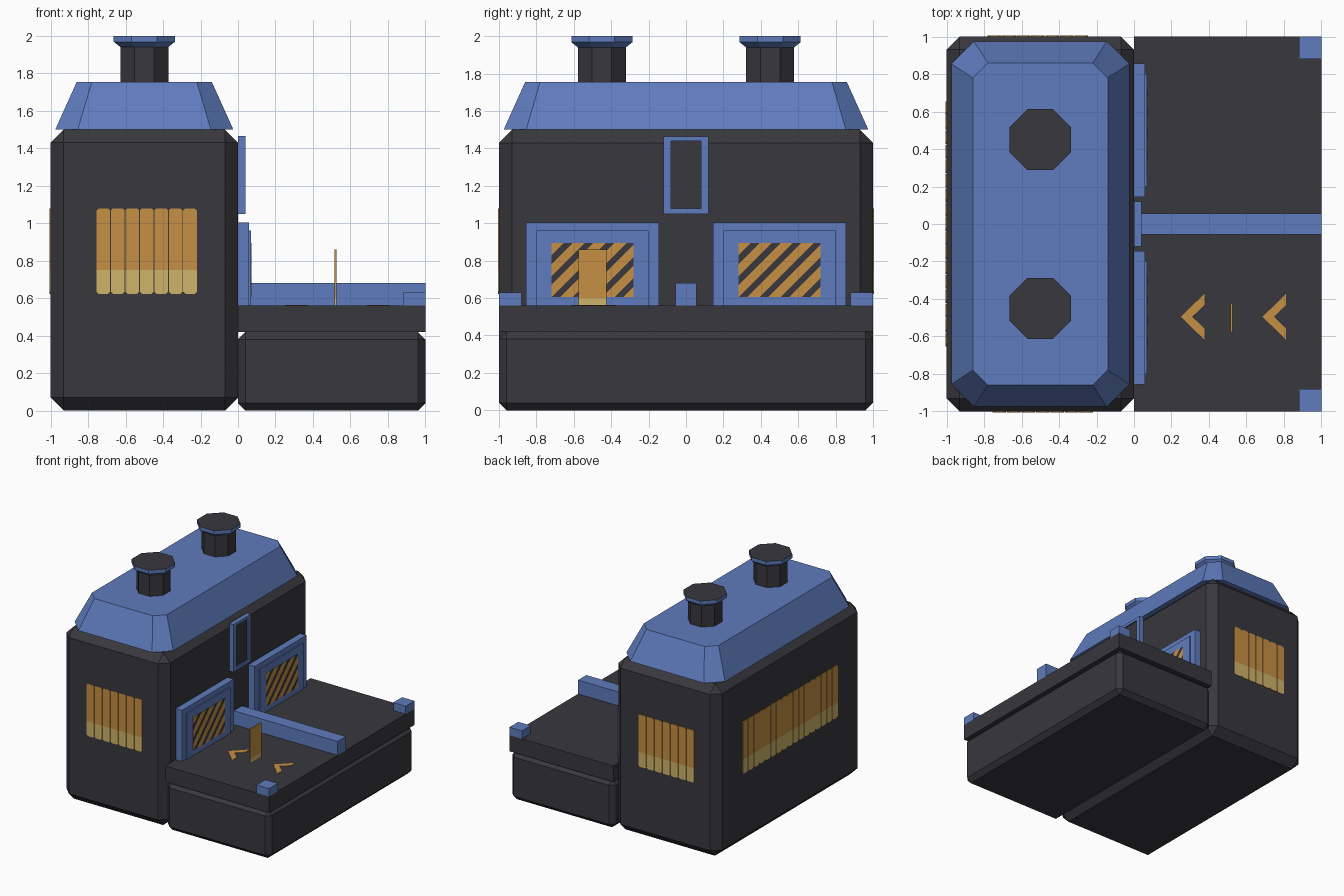
import bpy, bmesh, math
from mathutils import Vector

if "Cube" in bpy.data.objects:
    bpy.data.objects.remove(bpy.data.objects["Cube"])


def material(name, rgb):
    m = bpy.data.materials.new(name)
    lin = [((c / 255 + 0.055) / 1.055) ** 2.4 for c in rgb]
    m.diffuse_color = (*lin, 1)
    m.use_nodes = True
    m.node_tree.nodes["Principled BSDF"].inputs["Base Color"].default_value = m.diffuse_color
    return m


DARK = material("charcoal", (56, 55, 61))
BLUE = material("blue", (95, 124, 190))
ORANGE = material("amber", (198, 144, 68))
YELLOW = material("pale yellow", (208, 180, 106))


def finish(bm, name, mats, rule=None):
    bmesh.ops.recalc_face_normals(bm, faces=bm.faces)
    if rule:
        for f in bm.faces:
            f.material_index = rule(f)
    me = bpy.data.meshes.new(name)
    bm.to_mesh(me)
    bm.free()
    for m in mats:
        me.materials.append(m)
    ob = bpy.data.objects.new(name, me)
    bpy.context.collection.objects.link(ob)
    return ob


def loft(bm, rings):
    """Join closed rings of points and cap both ends."""
    rows = [[bm.verts.new(p) for p in r] for r in rings]
    n = len(rows[0])
    for a, b in zip(rows, rows[1:]):
        for i in range(n):
            j = (i + 1) % n
            bm.faces.new((a[i], a[j], b[j], b[i]))
    bm.faces.new(rows[0][::-1])
    bm.faces.new(rows[-1])


def add_box(bm, x, y, z):
    loft(bm, [[(x[0], y[0], k), (x[1], y[0], k), (x[1], y[1], k), (x[0], y[1], k)] for k in z])


def box(name, x, y, z, mat, chamfer=0):
    bm = bmesh.new()
    add_box(bm, x, y, z)
    if chamfer:
        bmesh.ops.bevel(bm, geom=bm.edges[:], offset=chamfer, segments=1,
                        profile=0.5, affect='EDGES')
    return finish(bm, name, [mat])


def bisect(bm, co, no):
    bmesh.ops.bisect_plane(bm, geom=bm.verts[:] + bm.edges[:] + bm.faces[:],
                           plane_co=co, plane_no=no)


# main building, low base and deck
box("building", (-1, 0), (-1, 1), (0, 1.5), DARK, 0.07)
box("base", (0, 1), (-1, 1), (0, 0.42), DARK, 0.04)
box("deck", (0, 1), (-1, 1), (0.42, 0.56), DARK)


# roof: tapered slab with cut corners
def cut_rect(hx, hy, c, z):
    q = [(hx, hy - c), (hx - c, hy), (c - hx, hy), (-hx, hy - c),
         (-hx, c - hy), (c - hx, -hy), (hx - c, -hy), (hx, c - hy)]
    return [(x - 0.5, y, z) for x, y in q]


bm = bmesh.new()
loft(bm, [cut_rect(0.475, 0.975, 0.12, 1.5), cut_rect(0.36, 0.86, 0.08, 1.755)])
finish(bm, "roof", [BLUE])


# chimneys: octagonal stack with a flared cap
def octagon(cy, apothem, z):
    r = apothem / math.cos(math.pi / 8)
    return [(-0.5 + r * math.cos(a), cy + r * math.sin(a), z)
            for a in (math.pi / 8 + i * math.pi / 4 for i in range(8))]


for side, cy in (("front", -0.45), ("back", 0.45)):
    bm = bmesh.new()
    loft(bm, [octagon(cy, 0.128, 1.75), octagon(cy, 0.128, 1.94)])
    finish(bm, side + "_chimney_stack", [DARK])
    bm = bmesh.new()
    loft(bm, [octagon(cy, 0.128, 1.94), octagon(cy, 0.163, 1.968), octagon(cy, 0.163, 2.0)])
    finish(bm, side + "_chimney_cap", [BLUE, DARK], lambda f: 0 if f.normal.z < 0.9 else 1)

# deck divider and corner blocks
box("deck_divider", (0, 1), (-0.057, 0.057), (0.56, 0.68), BLUE)
for side, s in (("front", -1), ("back", 1)):
    box(side + "_corner_block", (0.88, 1), sorted((s * 0.88, s)), (0.56, 0.63), BLUE)

# upper window: four frame bars around a dark pane
bm = bmesh.new()
for y, z in (((-0.12, 0.12), (1.05, 1.08)), ((-0.12, 0.12), (1.44, 1.465)),
             ((-0.12, -0.08), (1.08, 1.44)), ((0.08, 0.12), (1.08, 1.44))):
    add_box(bm, (0, 0.04), y, z)
finish(bm, "upper_window_frame", [BLUE])
box("upper_window_pane", (0, 0.03), (-0.08, 0.08), (1.08, 1.44), DARK)

# doors: frame, raised panel and diagonal hazard stripes
PERIOD, WIDTH = 0.112, 0.066
for side, cy in (("front", -0.5), ("back", 0.5)):
    box(side + "_door_frame", (0, 0.06), (cy - 0.356, cy + 0.356), (0.56, 1.005), BLUE)
    box(side + "_door_panel", (0, 0.07), (cy - 0.3, cy + 0.3), (0.56, 0.96), BLUE)
    bm = bmesh.new()
    add_box(bm, (0.068, 0.073), (cy - 0.218, cy + 0.218), (0.607, 0.895))
    start = cy - 0.218 - 0.895
    for i in range(8):
        for off in (0, WIDTH):
            bisect(bm, (0, start + i * PERIOD + off, 0), (0, 1, -1))

    def stripe(f, start=start):
        c = f.calc_center_median()
        return 0 if (c.y - c.z - start) % PERIOD < WIDTH else 1
    finish(bm, side + "_door_stripes", [ORANGE, DARK], stripe)

# thin standing sign on the deck
bm = bmesh.new()
add_box(bm, (0.515, 0.525), (-0.575, -0.425), (0.56, 0.86))
bisect(bm, (0, 0, 0.6), (0, 0, 1))
finish(bm, "deck_sign", [ORANGE, YELLOW], lambda f: int(f.calc_center_median().z < 0.6))

# arrow marks on the deck
for name, x in (("inner_arrow", 0.25), ("outer_arrow", 0.686)):
    pts = [(0, 0), (0.125, -0.122), (0.125, -0.062), (0.06, 0), (0.125, 0.062), (0.125, 0.122)]
    bm = bmesh.new()
    loft(bm, [[(x + u, -0.495 + v, z) for u, v in pts] for z in (0.558, 0.564)])
    finish(bm, name, [ORANGE])


# slatted lit windows: rows of thin panes with clipped corners
def slat_window(name, count, place):
    pitch, c, lo, hi = 0.0771, 0.012, 0.623, 1.08
    bm = bmesh.new()
    for i in range(count):
        a = (i - count / 2) * pitch + 0.002
        b = a + pitch - 0.004
        pts = [(a + c, lo), (b - c, lo), (b, lo + c), (b, hi - c),
               (b - c, hi), (a + c, hi), (a, hi - c), (a, lo + c)]
        loft(bm, [[place(u, v, w) for u, v in pts] for w in (-0.002, 0.005)])
    bisect(bm, (0, 0, 0.75), (0, 0, 1))
    finish(bm, name, [ORANGE, YELLOW], lambda f: int(f.calc_center_median().z < 0.75))


slat_window("front_window", 7, lambda u, v, w: (-0.487 + u, -1 - w, v))
slat_window("back_window", 7, lambda u, v, w: (-0.513 + u, 1 + w, v))
slat_window("left_window", 17, lambda u, v, w: (-1 - w, u, v))
